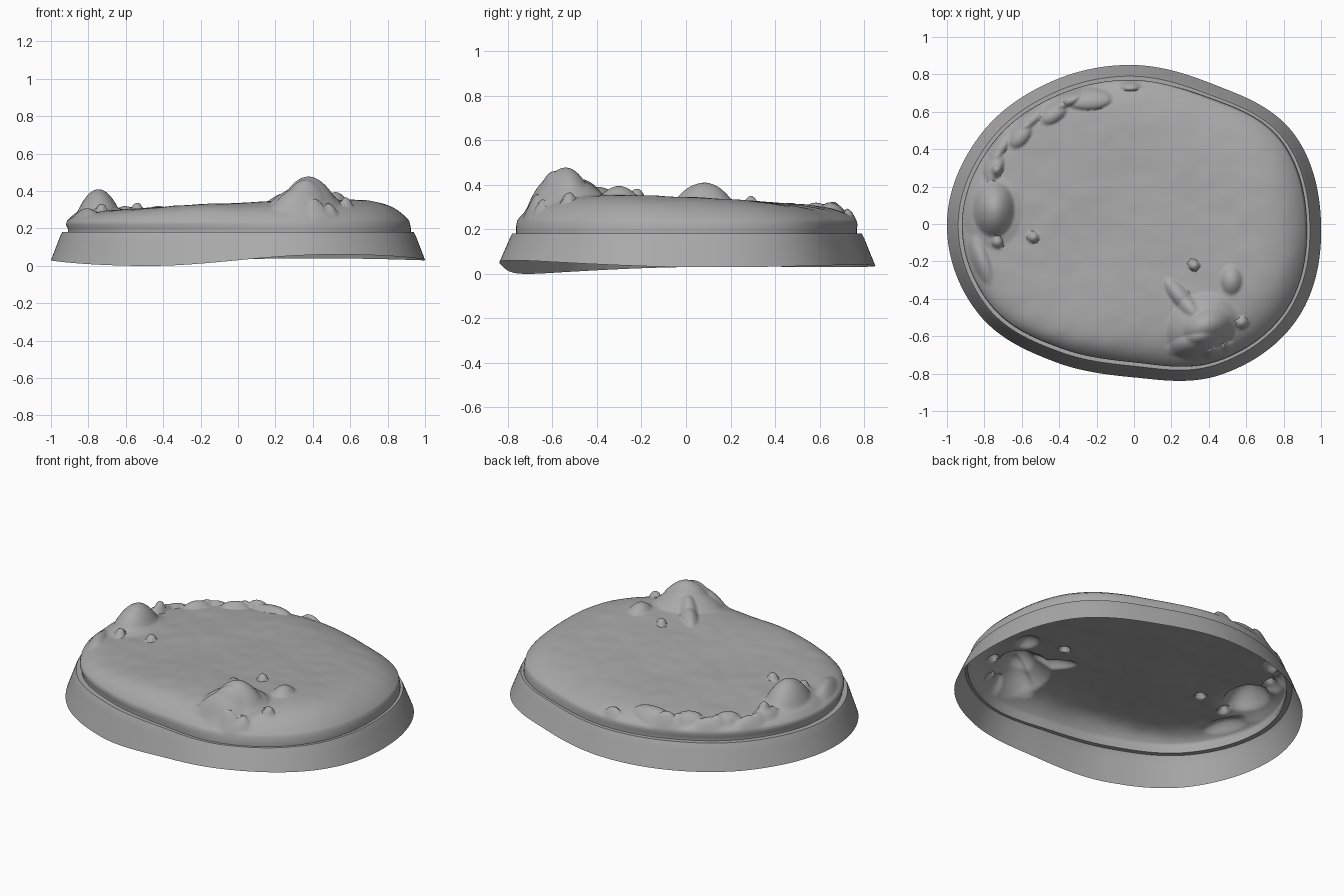
import bpy
import bmesh
from math import sin, cos, tau, exp, radians
from mathutils import Vector, noise

default_cube = bpy.data.objects.get("Cube")
if default_cube:
    bpy.data.objects.remove(default_cube, do_unlink=True)

SEGMENTS = 360
TOP_RINGS = 90
SKIRT_RINGS = 6

# Outline radius and lower edge height, evenly spaced counterclockwise from the left (+x)
OUTLINE = [1, .98, .86, .85, .88, .95, 1, .96, .85, .82, .93, 1.01]
LOWER_EDGE = [.03, .04, .03, .03, 0, .06]

# Step and rim as (inset, height, groove depth)
RIM_PROFILE = [(.05, .16, 0), (.06, .18, 0), (.07, .18, .02), (.07, .2, .02), (.08, .22, 0)]
RIM_INSET, RIM_HEIGHT = .085, .24

# Rounded outcrops: x, y, half length, half width, turn in degrees, height
OUTCROPS = [
    (.36, -.55, .2, .17, 40, .08),
    (.39, -.55, .13, .09, 20, .05),
    (.25, -.39, .13, .05, -50, .04),
    (.32, -.65, .15, .06, 10, .03),
    (.52, -.3, .06, .08, 0, .04),
    (-.76, .07, .16, .2, 0, .03),
    (-.75, .08, .11, .15, 0, .09),
    (-.82, -.19, .05, .14, 20, .03),
]

# Steep stones of one height: x, y, half length, half width
STONES = [(.44, -.7, .06, .04), (-.25, .67, .13, .06), (-.02, .74, .05, .03)]
PEBBLES = [(-.73, .29), (-.73, -.1), (-.54, -.07), (.32, -.22), (.58, -.53), (.5, -.66)]
STONE_HEIGHT, PEBBLE_RADIUS = .035, .03


def around(values, angle):
    """Smooth closed interpolation of evenly spaced values."""
    count = len(values)
    position = (angle % tau) / tau * count
    index = int(position)
    t = position - index
    before, start, end, after = (values[(index + step) % count] for step in (-1, 0, 1, 2))
    bend = 2 * before - 5 * start + 4 * end - after
    twist = 3 * (start - end) + after - before
    return start + t / 2 * (end - before + t * (bend + t * twist))


def polar(radius, angle, height):
    return (radius * cos(angle), radius * sin(angle), height)


def gather_mounds():
    """List every mound as x, y, length, width, turn, height, steepness."""
    mounds = [(*outcrop, 1) for outcrop in OUTCROPS]
    mounds += [(*stone, 0, STONE_HEIGHT, .5) for stone in STONES]
    mounds += [(x, y, PEBBLE_RADIUS, PEBBLE_RADIUS, 0, STONE_HEIGHT, .5) for x, y in PEBBLES]
    # Row of rubble following the rim at the back right
    for step in range(6):
        turn = 118 + step * 8
        angle = radians(turn)
        inset = .11 + .05 * (step % 2)
        x, y, height = polar(around(OUTLINE, angle) - inset, angle, STONE_HEIGHT)
        mounds.append((x, y, .05, .08, turn, height, .7))
    return mounds


MOUNDS = gather_mounds()


def mound_height(x, y):
    total = 0
    for mound_x, mound_y, length, width, turn, height, steepness in MOUNDS:
        dx, dy = x - mound_x, y - mound_y
        if max(abs(dx), abs(dy)) > max(length, width):
            continue
        c, s = cos(radians(turn)), sin(radians(turn))
        distance = ((dx * c + dy * s) / length) ** 2 + ((dy * c - dx * s) / width) ** 2
        if distance < 1:
            total += height * (1 - distance) ** steepness
    return total


def gentleness(angle):
    """One on the gently sloping left (+x) side, zero on the opposite side."""
    return min(1, max(0, .5 + .9 * cos(angle)))


def top_height(x, y, inset, angle):
    ground = .325 + .045 * x - .03 * y - .03 * x * y
    ground += .008 * noise.noise(Vector((x, y, 0)) * 3)
    ground += .003 * noise.noise(Vector((x, y, 1)) * 10)
    depth = max(0, inset - RIM_INSET)
    shoulder = 1 - exp(-depth / (.045 + .06 * gentleness(angle)))
    edge_fade = 1 - exp(-depth / .02)
    return RIM_HEIGHT + (ground - RIM_HEIGHT) * shoulder + mound_height(x, y) * edge_fade


def skirt_point(angle, radius, share):
    """Flared skirt rising from an uneven lower edge."""
    step_inset, step_height, groove = RIM_PROFILE[0]
    low = max(0, around(LOWER_EDGE, angle))
    return polar(radius - step_inset * share, angle, low + (step_height - low) * share)


def rim_point(angle, radius, profile):
    """Step and undercut groove, shallower on the gentle side."""
    inset, height, groove = profile
    return polar(radius - inset - groove * (1 - .7 * gentleness(angle)), angle, height)


def terrain_point(angle, radius, share):
    distance = (radius - RIM_INSET) * share
    x, y, height = polar(distance, angle, 0)
    return (x, y, top_height(x, y, radius - distance, angle))


def build_base(name):
    bm = bmesh.new()
    angles = [tau * step / SEGMENTS for step in range(SEGMENTS)]
    rings = []

    def add_ring(point, setting):
        rings.append([bm.verts.new(point(angle, around(OUTLINE, angle), setting))
                      for angle in angles])

    for ring in range(SKIRT_RINGS):
        add_ring(skirt_point, ring / SKIRT_RINGS)
    for profile in RIM_PROFILE:
        add_ring(rim_point, profile)
    # Terrain rings lie closer together towards the rim
    for ring in range(TOP_RINGS):
        add_ring(terrain_point, 1 - (ring / TOP_RINGS) ** 1.2)

    # Join neighbouring rings and close the middle
    for lower, upper in zip(rings, rings[1:]):
        for i in range(SEGMENTS):
            j = (i + 1) % SEGMENTS
            bm.faces.new((lower[i], lower[j], upper[j], upper[i]))
    centre = bm.verts.new((0, 0, top_height(0, 0, 1, 0)))
    inner = rings[-1]
    for i in range(SEGMENTS):
        bm.faces.new((inner[i], inner[(i + 1) % SEGMENTS], centre))

    mesh = bpy.data.meshes.new(name)
    bm.to_mesh(mesh)
    bm.free()
    base = bpy.data.objects.new(name, mesh)
    bpy.context.collection.objects.link(base)
    return base


# One plain grey for the whole shell
grey = bpy.data.materials.new("stone_grey")
grey.use_nodes = True
colour = (.4, .4, .4, 1)
grey.diffuse_color = colour
grey.node_tree.nodes["Principled BSDF"].inputs["Base Color"].default_value = colour

terrain_base = build_base("terrain_base")
terrain_base.data.materials.append(grey)
bpy.context.view_layer.objects.active = terrain_base
terrain_base.select_set(True)
bpy.ops.object.shade_smooth_by_angle(angle=radians(50))
